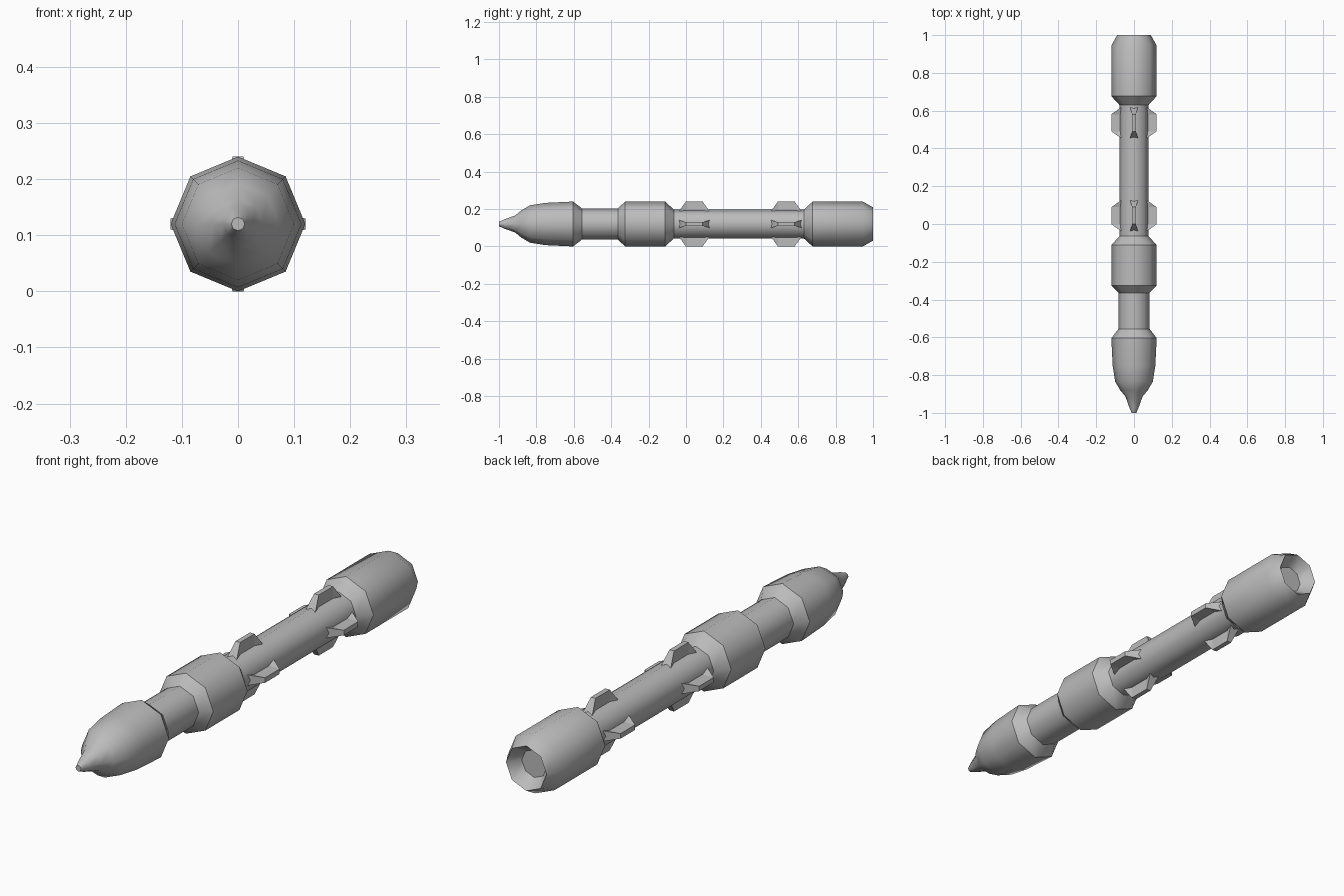
import bpy, bmesh
from math import pi, sin, cos
from mathutils import Matrix, Vector

if "Cube" in bpy.data.objects:
    bpy.data.objects.remove(bpy.data.objects["Cube"], do_unlink=True)

SIDES = 8
AXIS_Z = 0.12

grey = bpy.data.materials.new("plain_grey")
grey.use_nodes = True
colour = (0.5, 0.5, 0.5, 1)
grey.diffuse_color = colour
grey.node_tree.nodes["Principled BSDF"].inputs["Base Color"].default_value = colour


def add_object(name, bm):
    bmesh.ops.recalc_face_normals(bm, faces=bm.faces)
    mesh = bpy.data.meshes.new(name)
    bm.to_mesh(mesh)
    bm.free()
    mesh.materials.append(grey)
    obj = bpy.data.objects.new(name, mesh)
    obj.location.z = AXIS_Z
    bpy.context.collection.objects.link(obj)
    return obj


def turned(name, profile):
    """Turn (y, radius) points about the long axis, with sharp shoulder rings."""
    bm = bmesh.new()
    rings = []
    for y, r in profile:
        angles = [2 * pi * i / SIDES for i in range(SIDES)]
        rings.append([bm.verts.new((r * cos(a), y, r * sin(a))) for a in angles])
    for a, b in zip(rings, rings[1:]):
        for i in range(SIDES):
            j = (i + 1) % SIDES
            bm.faces.new((a[i], a[j], b[j], b[i])).smooth = True
    # Close both ends
    bm.faces.new(rings[0])
    bm.faces.new(rings[-1])
    bmesh.ops.recalc_face_normals(bm, faces=bm.faces)
    for e in bm.edges:
        on_ring = abs(e.verts[0].co.y - e.verts[1].co.y) < 1e-5
        if on_ring and e.calc_face_angle(0) > 0.55:
            e.smooth = False
    return add_object(name, bm)


# Body sections, front to back
turned("nose_cone", [(-1, 0.012), (-0.968, 0.026), (-0.914, 0.045), (-0.88, 0.073),
                     (-0.834, 0.1), (-0.75, 0.113), (-0.604, 0.12), (-0.556, 0.083)])
turned("neck", [(-0.556, 0.083), (-0.364, 0.083)])
turned("middle_collar", [(-0.364, 0.083), (-0.326, 0.12), (-0.112, 0.12), (-0.064, 0.077)])
turned("shaft", [(-0.064, 0.077), (0.63, 0.077)])
# Tail with a tapered nozzle recess
turned("tail_section", [(0.63, 0.077), (0.677, 0.12), (0.945, 0.12), (1, 0.089), (0.95, 0.055)])


def fin(name, y, angle):
    """Thin upright fin whose sloping ends flare out at the root."""
    bm = bmesh.new()
    half_root, half_tip, flare, thin = 0.082, 0.045, 0.021, 0.01
    low, high = 0.068, 0.12
    root = [(-flare, -half_root), (flare, -half_root), (thin, -half_tip), (thin, half_tip),
            (flare, half_root), (-flare, half_root), (-thin, half_tip), (-thin, -half_tip)]
    base = [bm.verts.new((u, v, low)) for u, v in root]
    tip = {i: bm.verts.new((*root[i], high)) for i in (2, 3, 6, 7)}
    bm.faces.new(base)
    bm.faces.new([tip[i] for i in (2, 3, 6, 7)])
    for a, b in ((2, 3), (6, 7)):                      # flat sides
        bm.faces.new((base[a], base[b], tip[b], tip[a]))
    for a, b in ((1, 2), (4, 3), (5, 6), (0, 7)):      # flared corners
        bm.faces.new((base[a], base[b], tip[b]))
    for a, b, c, d in ((0, 1, 2, 7), (4, 5, 6, 3)):    # sloping ends
        bm.faces.new((base[a], base[b], tip[c], tip[d]))
    place = Matrix.Translation(Vector((0, y, 0))) @ Matrix.Rotation(angle, 4, "Y")
    bm.transform(place)
    add_object(name, bm)


# Two sets of four fins
for set_name, y in (("front", 0.044), ("rear", 0.536)):
    for i, side in enumerate(("top", "left", "bottom", "right")):
        fin(f"{set_name}_{side}_fin", y, i * pi / 2)
